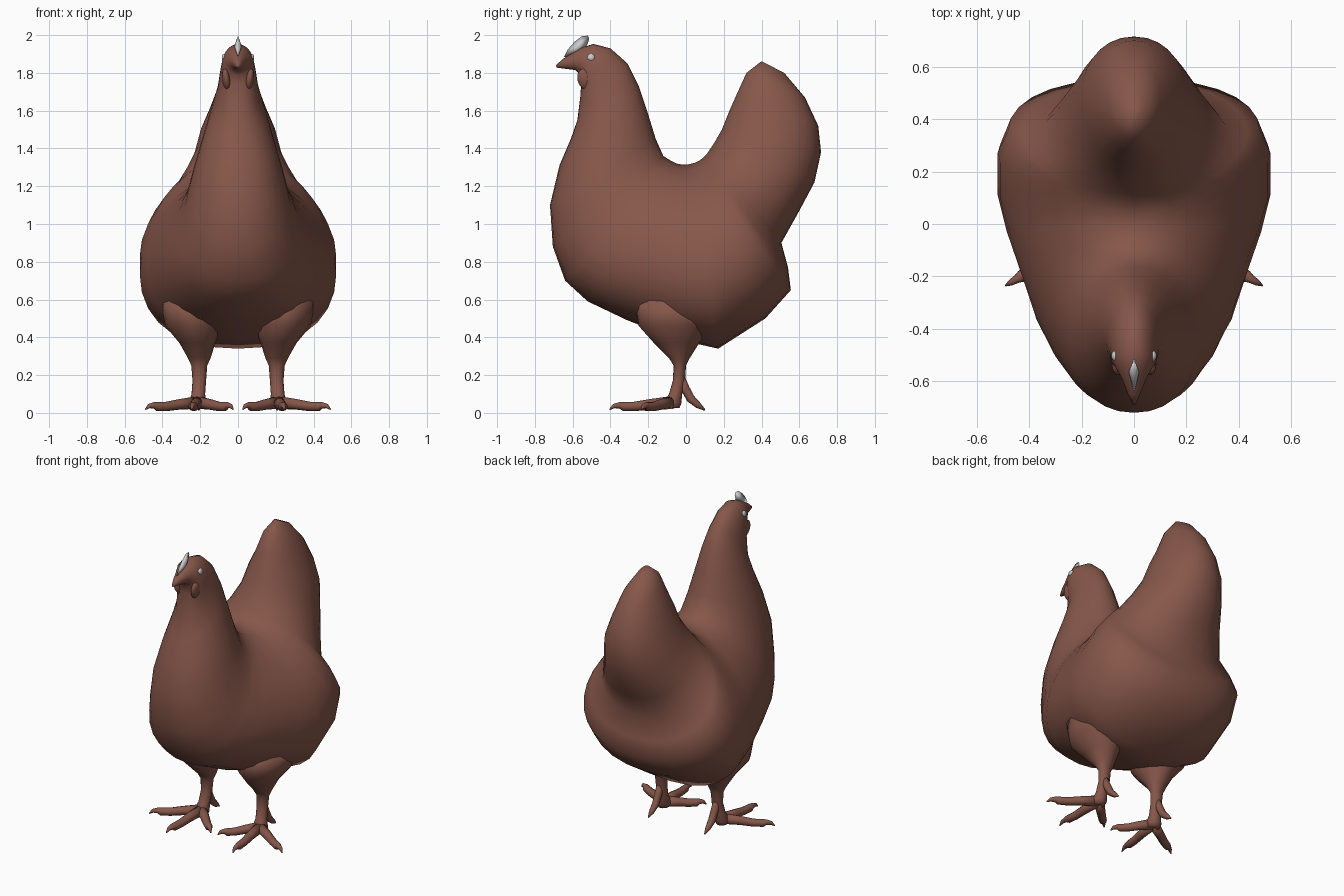
import bpy, bmesh, math
from mathutils import Vector, Matrix

if "Cube" in bpy.data.objects:
    bpy.data.objects.remove(bpy.data.objects["Cube"])

brown = bpy.data.materials.new("brown")
brown.diffuse_color = (0.24, 0.095, 0.068, 1)
brown.use_nodes = True
brown.node_tree.nodes["Principled BSDF"].inputs["Base Color"].default_value = brown.diffuse_color


def finish(name, bm, mat=None, mirror=False, smooth=True):
    bmesh.ops.recalc_face_normals(bm, faces=bm.faces)
    for f in bm.faces:
        f.smooth = smooth
    me = bpy.data.meshes.new(name)
    bm.to_mesh(me)
    bm.free()
    ob = bpy.data.objects.new(name, me)
    bpy.context.collection.objects.link(ob)
    if mat:
        me.materials.append(mat)
    if mirror:
        m = ob.modifiers.new("mirror", 'MIRROR')
        m.use_mirror_merge = False
    return ob


def skin(bm, rings):
    rows = [[bm.verts.new(p) for p in r] for r in rings]
    n = len(rows[0])
    for a, b in zip(rows, rows[1:]):
        for i in range(n):
            bm.faces.new((a[i], a[(i + 1) % n], b[(i + 1) % n], b[i]))
    bm.faces.new(rows[0])
    bm.faces.new(rows[-1])


def oval(p, q, w, xc=0, k=1.0, e=1.0, n=28):
    # oval spanning side-view points p and q, half width w; k moves the widest point towards q
    out = []
    for i in range(n):
        a = 2 * math.pi * i / n
        s, t = math.sin(a), ((1 - math.cos(a)) / 2) ** k
        x = xc + w * math.copysign(abs(s) ** e, s)
        out.append((x, p[0] + (q[0] - p[0]) * t, p[1] + (q[1] - p[1]) * t))
    return out


def tube(bm, pts, radii, n=10):
    pts = [Vector(p) for p in pts]
    rings = []
    for i, (p, r) in enumerate(zip(pts, radii)):
        d = (pts[min(i + 1, len(pts) - 1)] - pts[max(i - 1, 0)]).normalized()
        u = d.cross(Vector((0.3, 0.1, 1))).normalized()
        v = u.cross(d)
        rings.append([p + r * (math.cos(2 * math.pi * j / n) * u + math.sin(2 * math.pi * j / n) * v)
                      for j in range(n)])
    skin(bm, rings)


def ellipsoid(name, loc, size, tilt, mat=None):
    bm = bmesh.new()
    m = Matrix.Translation(loc) @ tilt @ Matrix.Diagonal((*size, 1))
    bmesh.ops.create_uvsphere(bm, u_segments=16, v_segments=10, radius=1, matrix=m)
    return finish(name, bm, mat, mirror=True)


# body: slices fan around the saddle from beak to tail (upper y z, lower y z, half width)
slices = [
    (-.69, 1.84, -.685, 1.828, .006), (-.65, 1.875, -.64, 1.822, .025),
    (-.60, 1.905, -.585, 1.815, .045), (-.55, 1.935, -.56, 1.79, .066),
    (-.49, 1.953, -.555, 1.74, .085), (-.40, 1.93, -.56, 1.67, .094),
    (-.31, 1.85, -.575, 1.55, .11), (-.25, 1.73, -.61, 1.45, .145),
    (-.20, 1.58, -.67, 1.31, .19), (-.16, 1.45, -.72, 1.10, .24),
    (-.12, 1.36, -.705, .88, .28), (-.08, 1.335, -.64, .70, .33),
    (-.05, 1.32, -.52, .59, .38), (-.02, 1.315, -.31, .49, .43),
    (0, 1.315, -.05, .39, .485), (.02, 1.317, .17, .34, .52),
    (.05, 1.325, .42, .50, .52), (.07, 1.335, .555, .65, .48),
    (.09, 1.35, .54, .77, .43), (.11, 1.37, .505, .90, .36),
    (.15, 1.43, .60, 1.07, .29), (.19, 1.50, .68, 1.22, .235),
    (.23, 1.60, .715, 1.38, .20), (.27, 1.69, .70, 1.52, .15),
    (.32, 1.80, .63, 1.67, .10), (.40, 1.862, .52, 1.80, .035)]
bm = bmesh.new()
skin(bm, [oval(s[:2], s[2:4], s[4], 0, 1 - .5 * s[4], 1 - .3 * s[4]) for s in slices])
finish("body", bm, brown)

# legs: thigh tapering to shank (z, front y, back y, centre x, half width)
bm = bmesh.new()
skin(bm, [oval((f, z), (b, z), w, x, n=16) for z, f, b, x, w in [
    (.60, -.27, .22, .26, .15), (.46, -.25, .14, .235, .15), (.37, -.17, .07, .215, .095),
    (.29, -.09, .02, .205, .06), (.25, -.065, .0, .205, .042), (.17, -.07, -.005, .205, .036),
    (.10, -.09, -.02, .21, .036), (.05, -.125, -.025, .215, .048), (.025, -.115, -.035, .215, .035)]])
finish("leg", bm, brown, mirror=True)

# toes: three forward, one back, each ending in a down-turned claw
bm = bmesh.new()
root = Vector((.215, -.075, .055))
for tx, ty in [(.025, -.25), (.245, -.405), (.49, -.235)]:
    d = Vector((tx - root.x, ty - root.y, 0))
    prof = [(0, .055), (.35, .045), (.6, .034), (.78, .034), (.84, .04), (.93, .036), (1, .018)]
    tube(bm, [(root.x + d.x * t, root.y + d.y * t, z) for t, z in prof],
         [.034, .028, .025, .024, .017, .012, .003])
tube(bm, [(.207, -.03, .20), (.207, -.005, .13), (.207, .025, .075), (.207, .065, .04), (.207, .10, .015)],
     [.02, .024, .023, .017, .004])
finish("toes", bm, brown, mirror=True)

# wattles and eyes
ellipsoid("wattle", (.062, -.53, 1.765), (.022, .044, .06),
          Matrix.Rotation(math.radians(8), 4, 'Y') @ Matrix.Rotation(.35, 4, 'X'), brown)
ellipsoid("eye", (.072, -.503, 1.88), (.014, .021, .021), Matrix.Identity(4))

# comb: thin blade, thick along its middle
outline = [(-.645, 1.885), (-.625, 1.925), (-.59, 1.965), (-.55, 1.995), (-.52, 1.997),
           (-.512, 1.98), (-.522, 1.95), (-.55, 1.92), (-.60, 1.885)]
bm = bmesh.new()
edge = [bm.verts.new((0, y, z)) for y, z in outline]
for side in (-1, 1):
    mid = bm.verts.new((side * .02, -.565, 1.94))
    for i, v in enumerate(edge):
        bm.faces.new((v, edge[(i + 1) % len(edge)], mid))
finish("comb", bm)
